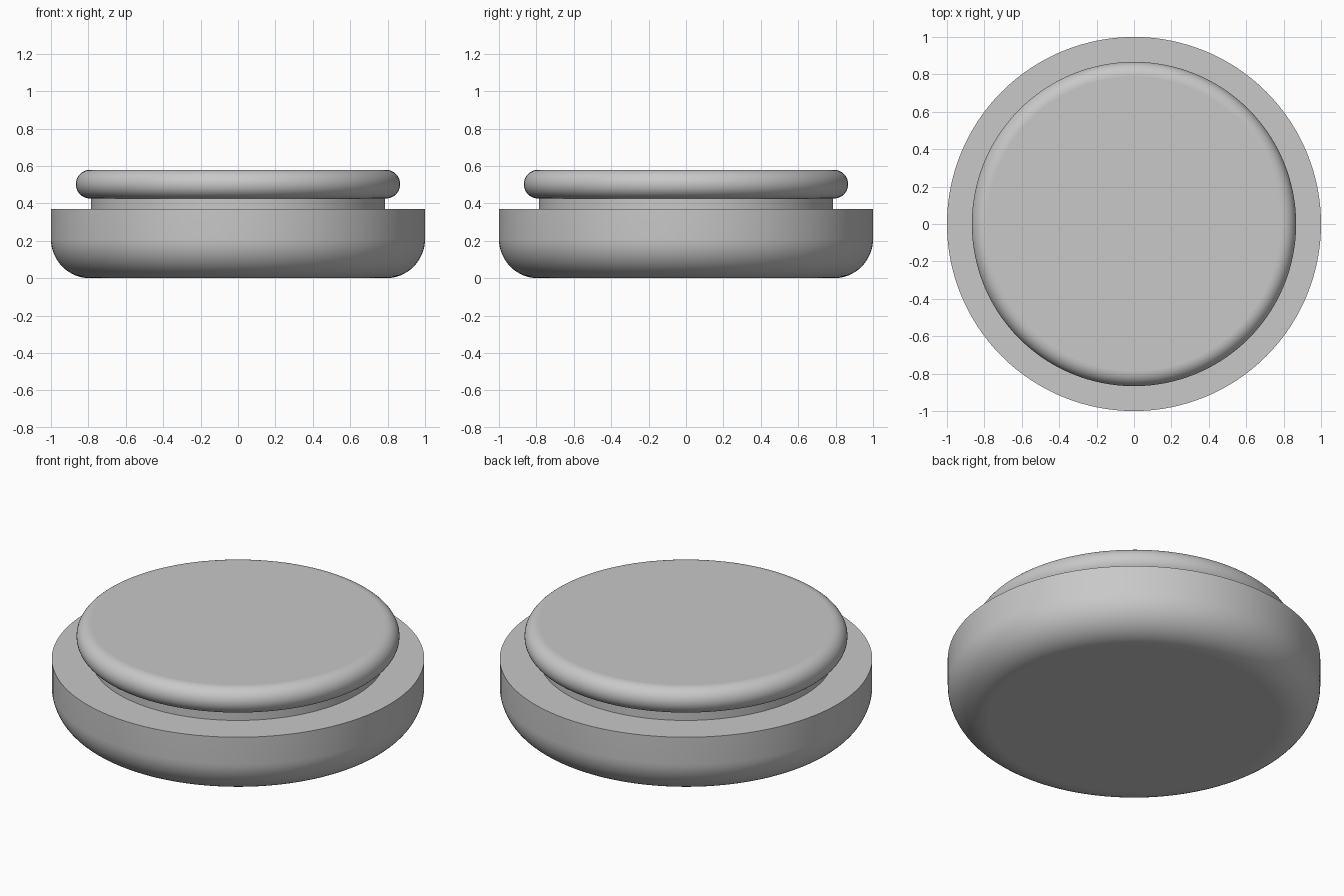
import bpy
import bmesh
from math import cos, sin, pi, radians

SIDES = 128

cube = bpy.data.objects.get("Cube")
if cube:
    bpy.data.objects.remove(cube, do_unlink=True)

grey = bpy.data.materials.new("plain_grey")
grey.use_nodes = True
colour = (0.58, 0.58, 0.58, 1)
grey.diffuse_color = colour
grey.node_tree.nodes["Principled BSDF"].inputs["Base Color"].default_value = colour


def arc(radius, height, size, start, end, steps):
    """Profile points (radius, z) along a circular arc, angles in degrees."""
    points = []
    for i in range(steps + 1):
        a = radians(start + (end - start) * i / steps)
        points.append((radius + size * cos(a), height + size * sin(a)))
    return points


def lathe(name, profile, capped=True):
    """Turn a profile, listed bottom to top, around the z axis."""
    bm = bmesh.new()
    rings = []
    for r, z in profile:
        rings.append([bm.verts.new((r * cos(2 * pi * i / SIDES),
                                    r * sin(2 * pi * i / SIDES), z))
                      for i in range(SIDES)])
    for low, high in zip(rings, rings[1:]):
        for i in range(SIDES):
            j = (i + 1) % SIDES
            bm.faces.new((low[i], low[j], high[j], high[i]))
    if capped:
        bm.faces.new(rings[0][::-1])
        bm.faces.new(rings[-1])
    mesh = bpy.data.meshes.new(name)
    bm.to_mesh(mesh)
    bm.free()
    mesh.materials.append(grey)
    obj = bpy.data.objects.new(name, mesh)
    bpy.context.collection.objects.link(obj)

    # Smooth sides with sharp rims, flat end discs
    bpy.ops.object.select_all(action='DESELECT')
    obj.select_set(True)
    bpy.context.view_layer.objects.active = obj
    bpy.ops.object.shade_smooth_by_angle(angle=radians(35))
    for face in mesh.polygons:
        if len(face.vertices) > 4:
            face.use_smooth = False
    return obj


# Wide base with a rounded lower edge
lathe("base", arc(0.79, 0.21, 0.21, -90, 0, 16) + [(1, 0.37)])

# Recessed neck between base and cap
lathe("neck", [(0.787, 0.37), (0.787, 0.43)], capped=False)

# Disc cap with a fully rounded rim
lathe("cap", arc(0.79, 0.503, 0.077, -90, 90, 20))
